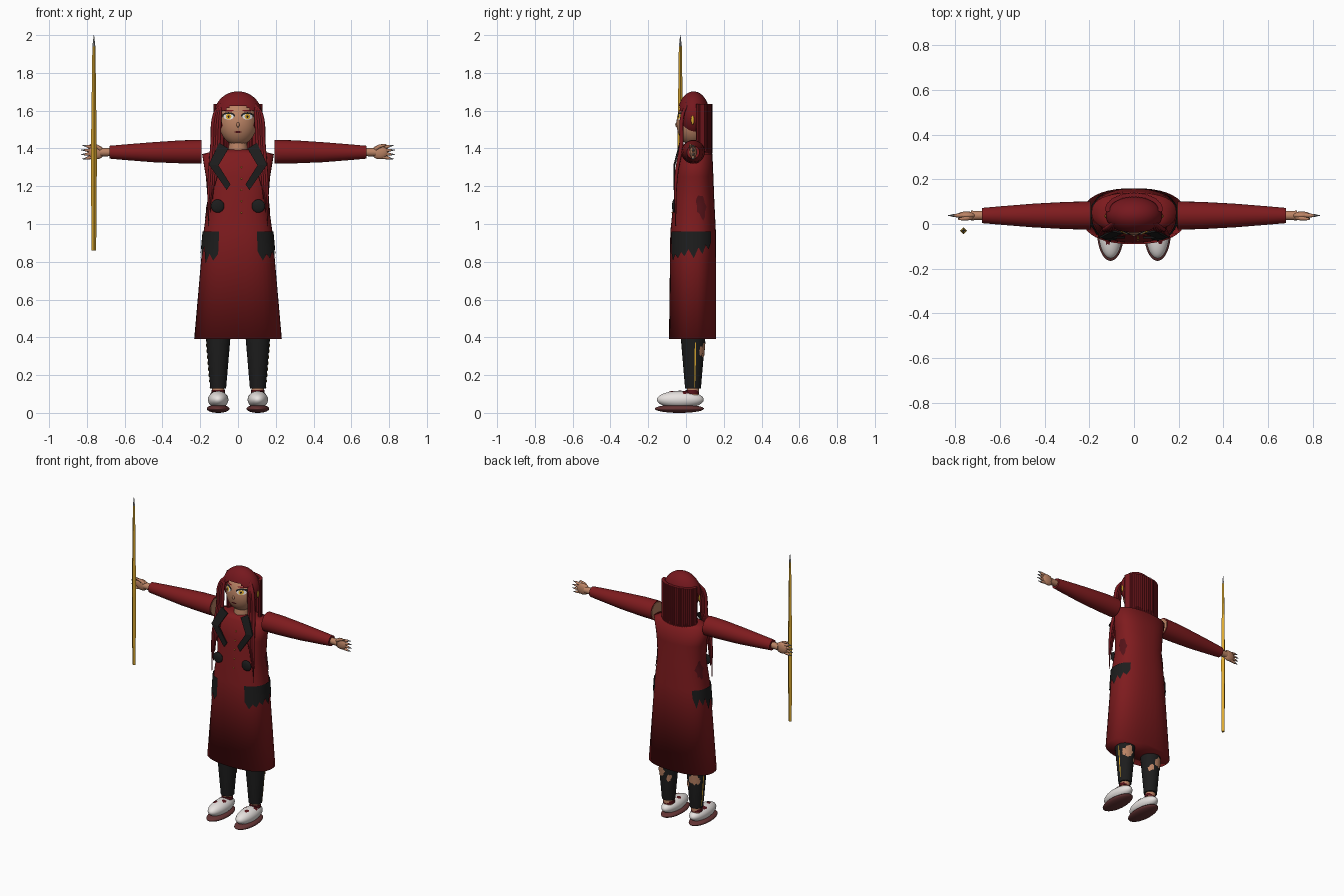
import bpy, bmesh, math, random
from mathutils import Vector

random.seed(4)
if "Cube" in bpy.data.objects:
    bpy.data.objects.remove(bpy.data.objects["Cube"])


def material(name, r, g, b):
    m = bpy.data.materials.new(name)
    m.use_nodes = True
    m.diffuse_color = (r, g, b, 1)
    m.node_tree.nodes["Principled BSDF"].inputs["Base Color"].default_value = (r, g, b, 1)
    return m


RED = material("coat red", .21, .011, .013)
HAIR = material("hair red", .18, .009, .013)
BLACK = material("soft black", .012, .012, .012)
SKIN = material("skin", .5, .23, .13)
WHITE = material("shoe white", .8, .76, .74)
MAROON = material("dark maroon", .09, .006, .009)
SOLE = material("sole brown", .13, .035, .035)
GOLD = material("gold", .72, .4, .03)
SILVER = material("silver", .35, .35, .36)


def build(name, verts, faces, mat, sharp=40):
    me = bpy.data.meshes.new(name)
    me.from_pydata([tuple(v) for v in verts], [], faces)
    me.materials.append(mat)
    bm = bmesh.new()
    bm.from_mesh(me)
    bmesh.ops.recalc_face_normals(bm, faces=bm.faces)
    bm.to_mesh(me)
    bm.free()
    ob = bpy.data.objects.new(name, me)
    bpy.context.collection.objects.link(ob)
    if sharp:
        bpy.context.view_layer.objects.active = ob
        ob.select_set(True)
        bpy.ops.object.shade_smooth_by_angle(angle=math.radians(sharp))
        ob.select_set(False)


def loft(name, rings, mat, sharp=40):
    n = len(rings[0])
    verts = [v for r in rings for v in r]
    faces = [(k * n + i, k * n + (i + 1) % n, (k + 1) * n + (i + 1) % n, (k + 1) * n + i)
             for k in range(len(rings) - 1) for i in range(n)]
    faces += [tuple(range(n)), tuple(range(len(verts) - n, len(verts)))]
    build(name, verts, faces, mat, sharp)


def limb(name, stations, mat, n=20, sharp=40):
    """Round tapered tube through (centre, radius) stations."""
    axis = (Vector(stations[-1][0]) - Vector(stations[0][0])).normalized()
    u = axis.cross((0, 1, 0)).normalized()
    w = axis.cross(u)
    angles = [math.tau * i / n for i in range(n)]
    loft(name, [[Vector(c) + r * (math.cos(a) * u + math.sin(a) * w) for a in angles]
                for c, r in stations], mat, sharp)


def ellipsoid(name, c, r, mat, keep=None):
    bm = bmesh.new()
    bmesh.ops.create_uvsphere(bm, u_segments=48, v_segments=32, radius=1)
    for v in bm.verts:
        v.co = [c[i] + r[i] * v.co[i] for i in range(3)]
    if keep:
        bmesh.ops.delete(bm, geom=[f for f in bm.faces if not keep(f.calc_center_median())],
                         context='FACES')
    bm.verts.index_update()
    verts, faces = [v.co[:] for v in bm.verts], [[v.index for v in f.verts] for f in bm.faces]
    bm.free()
    build(name, verts, faces, mat)


def strand(name, pts, radii, mat):
    cu = bpy.data.curves.new(name, 'CURVE')
    cu.dimensions, cu.bevel_depth, cu.bevel_resolution = '3D', 1, 2
    cu.use_fill_caps, cu.resolution_u = True, 6
    sp = cu.splines.new('BEZIER')
    sp.bezier_points.add(len(pts) - 1)
    for b, p, r in zip(sp.bezier_points, pts, radii):
        b.co, b.radius = p, r
        b.handle_left_type = b.handle_right_type = 'AUTO'
    cu.materials.append(mat)
    bpy.context.collection.objects.link(bpy.data.objects.new(name, cu))


def patch(name, surface, u, v, ru, rv, mat, n=16, rough=0.0):
    """Thin disc or ragged blotch laid on a surface(u, v)."""
    rim = [1 - rough * random.random() for _ in range(n)]
    pts = [(u, v)] + [(u + ru * k * rim[i] * math.cos(math.tau * i / n),
                       v + rv * k * rim[i] * math.sin(math.tau * i / n))
                      for k in (.5, 1) for i in range(n)]
    faces = [(0, 1 + i, 1 + (i + 1) % n) for i in range(n)]
    faces += [(1 + i, 1 + n + i, 1 + n + (i + 1) % n, 1 + (i + 1) % n) for i in range(n)]
    build(name, [surface(*p) for p in pts], faces, mat)


# Coat body: height, half width, front, back
PROFILE = [(.39, .232, -.09, .16), (.96, .182, -.083, .158),
           (1.12, .16, -.066, .15), (1.25, .17, -.055, .145), (1.37, .19, -.036, .14),
           (1.385, .13, -.02, .11), (1.395, .06, 0, .09)]


def coat_point(angle, z, lift=0.0):
    for a, b in zip(PROFILE, PROFILE[1:]):
        if a[0] <= z <= b[0]:
            break
    t = (z - a[0]) / (b[0] - a[0])
    rx, yf, yb = [a[i] + t * (b[i] - a[i]) for i in (1, 2, 3)]
    c, s = math.cos(angle), math.sin(angle)
    p = .84
    return Vector(((rx + lift) * math.copysign(abs(c) ** p, c),
                   (yf + yb) / 2 + ((yb - yf) / 2 + lift) * math.copysign(abs(s) ** p, s), z))


loft("coat", [[coat_point(math.tau * i / 40, row[0]) for i in range(40)] for row in PROFILE],
     RED, sharp=180)

# Head and face
HC, HR = (0, .035, 1.535), (.099, .085, .12)
ellipsoid("head", HC, HR, SKIN)
limb("neck", [((0, .045, 1.36), .055), ((0, .045, 1.46), .045)], SKIN)


def face(lift):
    def surf(x, z):
        k = 1 - (x / HR[0]) ** 2 - ((z - HC[2]) / HR[2]) ** 2
        return (x, HC[1] - HR[1] * math.sqrt(max(k, 0)) - lift, z)
    return surf


patch("mouth", face(.002), 0, 1.487, .02, .005, MAROON)
ellipsoid("nose", (0, -.049, 1.525), (.008, .008, .013), SKIN)
for s in (1, -1):
    patch("lash", face(.0015), s * .05, 1.574, .034, .018, BLACK)
    patch("eye_white", face(.003), s * .05, 1.568, .028, .015, WHITE)
    patch("iris", face(.0045), s * .05, 1.569, .015, .014, GOLD)
    patch("pupil", face(.006), s * .05, 1.569, .005, .007, BLACK)
    patch("brow", face(.002), s * .05, 1.6, .03, .004, HAIR)

# Hair: cap, back curtain, long front locks
ellipsoid("hair_cap", (0, .04, 1.577), (.127, .085, .125), HAIR,
          lambda p: p.y > -.015 or p.z > 1.625 - 4 * p.x ** 2)
for i in range(25):
    a = math.pi * i / 24
    x, y = .118 * math.cos(a), .065 + .065 * math.sin(a)
    limb("back_strand", [((x, y, 1.36), .008), ((x, y, 1.4), .011), ((x, y, 1.635), .011)],
         HAIR, 8)
for s in (1, -1):
    for k in range(4):
        d = k * .011
        strand("front_lock", [(s * (.085 + d / 3), .005, 1.645 - d / 2),
                              (s * (.094 + d * .9), -.018, 1.58),
                              (s * (.103 + d), -.025, 1.42), (s * (.118 + d), -.052, 1.25),
                              (s * (.125 + d), -.055, 1.2 - .07 * k)],
               (.006, .01, .011, .009, .002), HAIR)
    ellipsoid("earring", (s * .126, .035, 1.55), (.006, .008, .025), GOLD)

# Lapels
LAPEL = [(.05, 1.4), (.1, 1.43), (.155, 1.315), (.06, 1.18), (.04, 1.21), (.103, 1.31)]
for s in (1, -1):
    ring = [(s * x, -.066 + max(0, z - 1.32) * .28, z) for x, z in LAPEL]
    back = [(x, y + .009, z) for x, y, z in ring]
    n = len(ring)
    build("lapel", ring + back,
          [(0, 1, 2, 5), (5, 2, 3, 4), (6, 7, 8, 11), (11, 8, 9, 10)] +
          [(i, (i + 1) % n, n + (i + 1) % n, n + i) for i in range(n)], BLACK, sharp=0)

# Buttons
for s in (1, -1):
    ellipsoid("large_button", (s * .108, -.062, 1.095), (.035, .012, .035), BLACK)
for k in range(5):
    z = 1.3 - k * .06
    ellipsoid("small_button", (.018, coat_point(-math.pi / 2, z).y, z), (.004, .004, .004), GOLD)

# Ragged pockets and worn patches on the coat sides
COLS = 13
for s in (1, -1):
    verts, faces = [], []
    for i in range(COLS):
        t = i / (COLS - 1)
        a = math.radians(-62 + 108 * t)
        drop = (.18 - .08 * t if i % 2 else .12 - .07 * t) + random.uniform(-.02, .015)
        for z in (.96, .92, .96 - max(drop, .05)):
            p = coat_point(a, z, .006)
            verts.append((s * p.x, p.y, p.z))
    for i in range(COLS - 1):
        for k in (0, 1):
            j = 3 * i + k
            faces.append((j, j + 1, j + 4, j + 3))
    build("side_pocket", verts, faces, BLACK)

    def coat_side(a, z, s=s):
        p = coat_point(a, z, .004)
        return (s * p.x, p.y, p.z)
    patch("worn_patch", coat_side, .32, 1.09, .3, .08, MAROON, 14, .5)

# Sleeves, arms and hands
for s in (1, -1):
    def at(x, z=1.38, y=.038):
        return (s * x, y, z)
    limb("sleeve", [(at(.194, 1.382), .063), (at(.3, 1.382), .061), (at(.45, 1.38), .053),
                    (at(.6, 1.38), .041), (at(.68, 1.38), .034)], RED, 28)
    limb("arm_end", [(at(.192, 1.382), .056), (at(.2, 1.382), .056)], SKIN, 28)
    limb("wrist", [(at(.67), .021), (at(.73), .022)], SKIN, 14)
    ellipsoid("palm", at(.75), (.044, .018, .037), SKIN)
    for k in range(4):
        o = (k - 1.5) * .017
        tip = .828 - .007 * abs(k - 1.5)
        limb("finger", [(at(.765, 1.38 + o), .0095), (at(.79, 1.38 + o * 1.15), .009),
                        (at(tip - .014, 1.38 + o * 1.3), .006)], SKIN, 10)
        limb("nail", [(at(tip - .015, 1.38 + o * 1.3), .006),
                      (at(tip + .008, 1.38 + o * 1.4), .001)], SILVER, 8)
    limb("thumb", [(at(.725, 1.395, .03), .011), (at(.75, 1.412, .025), .01),
                   (at(.785, 1.42, .022), .005)], SKIN, 10)

# Legs and shoes
for s in (1, -1):
    def leg_radius(z):
        return .042 + (min(z, .39) - .13) * .085

    def leg(a, z, s=s):
        r = leg_radius(z) + .003
        return (s * (.105 + r * math.cos(a)), .037 + r * math.sin(a), z)

    limb("trouser_leg", [((s * .105, .037, z), leg_radius(z)) for z in (.13, .39, .8)], BLACK, 24)
    limb("ankle", [((s * .105, .037, .07), .033), ((s * .105, .037, .14), .032)], SKIN)
    for a, z, w, h in ((1.3, .335, .6, .05), (2.2, .29, .4, .035), (.8, .33, .3, .03)):
        patch("trouser_tear", leg, a, z, w, h, SKIN, 14, .5)
    patch("trouser_stripe", leg, .2, .26, .07, .13, GOLD, 8)
    ellipsoid("sole", (s * .105, -.035, .022), (.06, .13, .022), SOLE)
    ellipsoid("shoe", (s * .105, -.03, .07), (.054, .124, .046), WHITE)
    limb("shoe_collar", [((s * .105, .033, .1), .037), ((s * .105, .033, .12), .035)], MAROON)

    def shoe_top(x, y, s=s):
        k = 1 - ((x - .105) / .054) ** 2 - ((y + .03) / .124) ** 2
        return (s * x, y, .073 + .046 * math.sqrt(max(k, 0)))
    for x, y in ((.134, -.005), (.118, -.075), (.08, -.035)):
        patch("shoe_stain", shoe_top, x, y, .015, .022, MAROON, 12, .4)

# Staff
limb("staff", [((-.763, -.03, z), r) for z, r in
               ((.86, .012), (1.35, .016), (1.94, .008))], GOLD, 4, 0)
limb("staff_tip", [((-.763, -.03, 1.94), .008), ((-.763, -.03, 2.0), .001)], SILVER, 4, 0)
